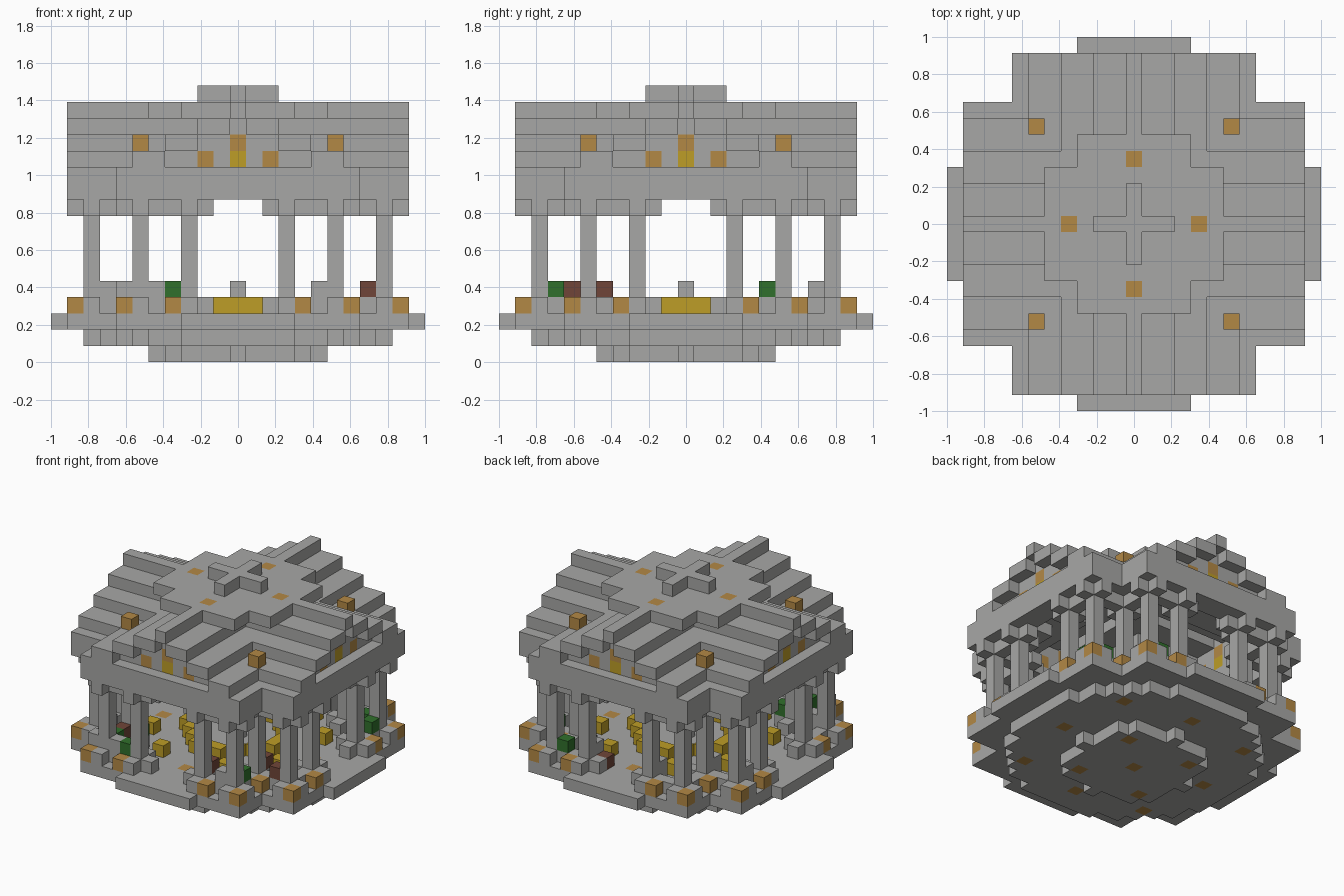
import bpy
import bmesh
from itertools import product
from mathutils import Vector

if "Cube" in bpy.data.objects:
    bpy.data.objects.remove(bpy.data.objects["Cube"], do_unlink=True)

U = 2 / 23          # block size
R = range(-11, 12)


def material(name, rgb):
    m = bpy.data.materials.new(name)
    m.use_nodes = True
    m.diffuse_color = (*rgb, 1)
    m.node_tree.nodes["Principled BSDF"].inputs["Base Color"].default_value = (*rgb, 1)
    return m


MATS = {
    "stone": material("grey stone", (0.39, 0.39, 0.38)),
    "lamp": material("amber lamp", (0.45, 0.25, 0.06)),
    "gold": material("gold", (0.51, 0.34, 0.02)),
    "leaf": material("green leaf", (0.03, 0.16, 0.025)),
    "clay": material("brown clay", (0.16, 0.06, 0.04)),
}

blocks = {}         # block position -> (part, material)


def put(part, mat, cells):
    for c in cells:
        blocks[c] = (part, mat)


def plan(test, *layers):
    """All blocks of the given layers whose |x|, |y| pass the test."""
    return [(x, y, k) for x in R for y in R for k in layers if test(abs(x), abs(y))]


def cross(a, b):
    """Plan of two crossed rectangles."""
    return lambda x, y: (x <= a and y <= b) or (x <= b and y <= a)


def around(*points):
    """Mirror points into all quarters and swap the axes."""
    out = set()
    for (x, y, k), s, t in product(points, (1, -1), (1, -1)):
        out |= {(s * x, t * y, k), (s * y, t * x, k)}
    return out


# Stepped foundation and floor
put("foundation", "stone", plan(lambda x, y: x * x + y * y <= 25, 0))
put("foundation", "stone", plan(lambda x, y: x * x + y * y <= 90, 1))
put("floor", "stone", plan(lambda x, y: cross(10, 7)(x, y) or cross(11, 3)(x, y), 2))
put("foundation_lamps", "lamp", around((0, 0, 0), (3, 3, 0), (7, 0, 1), (6, 6, 1)))
put("floor_lamps", "lamp", around((7, 0, 2)))

# Columns with cross-shaped feet and brackets, and a lamp at each outer corner
for x, y, _ in around((3, 9, 0), (6, 9, 0), (6, 6, 0)):
    arms = [(x + 1, y), (x - 1, y), (x, y + 1), (x, y - 1)]
    put("columns", "stone", [(x, y, k) for k in range(3, 10)])
    put("column_feet", "stone", [(*a, 3) for a in arms])
    put("column_brackets", "stone", [(*a, 9) for a in arms])
    sx, sy = (1 if x > 0 else -1), (1 if y > 0 else -1)
    put("column_lamps", "lamp", [(x + sx, y + sy, 3)])

# Central ring, pedestal and seats
put("central_ring", "gold", around((4, 0, 3), (4, 1, 3), (3, 2, 3)))
put("pedestal", "stone", [(0, 0, 3), (0, 0, 4)])
put("seats", "gold", around((6, 3, 3)))

# Loose blocks and planters on the column feet
put("planters", "leaf", [(6, -8, 4), (-4, -9, 4), (-6, -8, 4), (8, 6, 4),
                         (9, 5, 4), (5, 9, 4), (-5, -6, 4)])
put("pots", "clay", [(8, -6, 4), (6, -5, 4), (3, -8, 4), (-6, -7, 4), (2, 8, 3)])
put("foot_blocks", "stone", [(5, -9, 4), (-5, -9, 4), (-7, -9, 4), (-8, -6, 4),
                             (3, 8, 4), (-3, 8, 4), (-9, 5, 4), (-6, 5, 4)])

# Beam running around the outline
outer, inner = cross(10, 7), cross(8, 5)
put("beam", "stone", plan(lambda x, y: outer(x, y) and not inner(x, y), 10, 11))

# Crossed stepped gable roof, hollow inside
for layer, w in zip(range(12, 15), (6, 4, 2)):
    big, small = cross(10, w), cross(10, w - 2)
    put("roof", "stone", plan(lambda x, y: big(x, y) and not small(x, y), layer))
    # Set-back gable walls
    put("gable_walls", "stone",
        plan(lambda x, y: (x == 9 and y <= w - 2) or (y == 9 and x <= w - 2), layer))
put("roof", "stone", plan(cross(10, 0), 15))
put("roof", "stone", plan(cross(5, 3), 15))
put("roof_finial", "stone", plan(cross(2, 0), 16))

# Roof lamps and gable lights
put("roof_lamps", "lamp", around((4, 0, 15), (6, 6, 13)))
put("gable_lamps", "lamp", around((9, 0, 13), (9, 2, 12)))
put("gable_lights", "gold", around((9, 0, 12)))


# Turn each part into one mesh made of its exposed faces
def build(part):
    bm = bmesh.new()
    mat = None
    for cell, (p, m) in blocks.items():
        if p != part:
            continue
        mat = MATS[m]
        centre = Vector(cell) + Vector((0, 0, 0.5))
        for axis, sign in product(range(3), (1, -1)):
            n = Vector((0, 0, 0))
            n[axis] = sign
            if tuple(int(a + b) for a, b in zip(cell, n)) in blocks:
                continue
            s = Vector((0, 0, 0))
            s[(axis + 1) % 3] = 0.5
            t = n.cross(s)
            quad = [n / 2 + s + t, n / 2 - s + t, n / 2 - s - t, n / 2 + s - t]
            bm.faces.new([bm.verts.new((centre + q) * U) for q in quad])
    bmesh.ops.remove_doubles(bm, verts=bm.verts, dist=U / 100)
    bmesh.ops.dissolve_limit(bm, angle_limit=0.01, verts=bm.verts, edges=bm.edges)
    mesh = bpy.data.meshes.new(part)
    bm.to_mesh(mesh)
    bm.free()
    mesh.materials.append(mat)
    bpy.context.scene.collection.objects.link(bpy.data.objects.new(part, mesh))


for part in dict.fromkeys(p for p, _ in blocks.values()):
    build(part)
